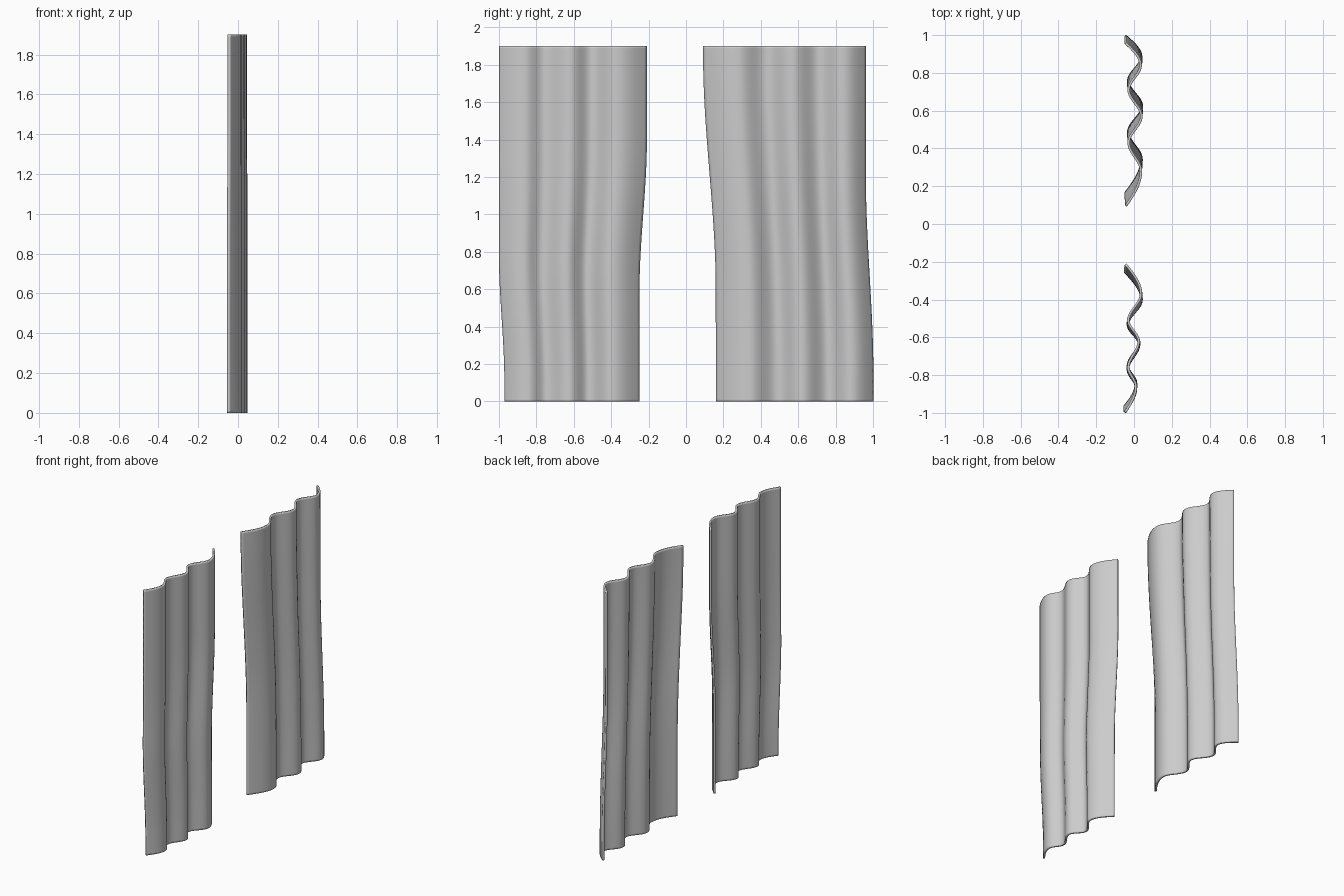
import bpy, bmesh, math

if "Cube" in bpy.data.objects:
    bpy.data.objects.remove(bpy.data.objects["Cube"])

HEIGHT = 1.9
THICK = 0.013


def ramp(z, hi, lo):
    # 0 above hi, 1 below lo, eased between
    t = min(1.0, max(0.0, (hi - z) / (hi - lo)))
    return t * t * (3 - 2 * t)


def fold_line(keys, steps=12):
    # rounded folds between crests, straighter tails at both ends
    pts = []
    last = len(keys) - 2
    for i in range(last + 1):
        (y0, x0), (y1, x1) = keys[i], keys[i + 1]
        for s in range(steps):
            t = s / steps
            if i == 0:
                k = math.sin(t * math.pi / 2)
            elif i == last:
                k = 1 - math.cos(t * math.pi / 2)
            else:
                k = (1 - math.cos(t * math.pi)) / 2
            pts.append((y0 + (y1 - y0) * t, x0 + (x1 - x0) * k))
    pts.append(keys[-1])
    return pts


def curtain(name, keys, left, right):
    # left / right: (sideways shift at the hem, start height, end height)
    line = fold_line(keys)
    ya, yb = line[0][0], line[-1][0]
    zs = [0, 0.012] + [HEIGHT * i / 32 for i in range(1, 32)] + [HEIGHT - 0.012, HEIGHT]
    bm = bmesh.new()
    rows = []
    for z in zs:
        dl = left[0] * ramp(z, *left[1:])
        dr = right[0] * ramp(z, *right[1:])
        sway = 1 + 0.08 * ramp(z, 1.5, 0.7)
        row = []
        for y, x in line:
            u = (y - ya) / (yb - ya)
            row.append(bm.verts.new((x * sway, y + dl * (1 - u) + dr * u, z)))
        rows.append(row)
    for a, b in zip(rows, rows[1:]):
        for i in range(len(a) - 1):
            bm.faces.new((a[i], a[i + 1], b[i + 1], b[i]))
    for f in bm.faces:
        f.smooth = True
    me = bpy.data.meshes.new(name)
    bm.to_mesh(me)
    bm.free()
    ob = bpy.data.objects.new(name, me)
    bpy.context.collection.objects.link(ob)
    # cloth thickness
    sol = ob.modifiers.new("thickness", 'SOLIDIFY')
    sol.thickness = THICK
    sol.offset = 0
    return ob


# narrower panel on the -y side
curtain("left_curtain",
        [(-0.997, -0.047), (-0.86, 0.010), (-0.76, -0.030), (-0.62, 0.025),
         (-0.51, -0.030), (-0.37, 0.037), (-0.213, -0.045)],
        (0.03, 0.8, 0.1), (-0.04, 1.4, 0.6))

# wider panel on the +y side
curtain("right_curtain",
        [(0.095, -0.043), (0.28, 0.037), (0.43, -0.028), (0.57, 0.039),
         (0.71, -0.028), (0.84, 0.035), (0.957, -0.043)],
        (0.068, 1.85, 0.6), (0.04, 1.2, 0.15))
